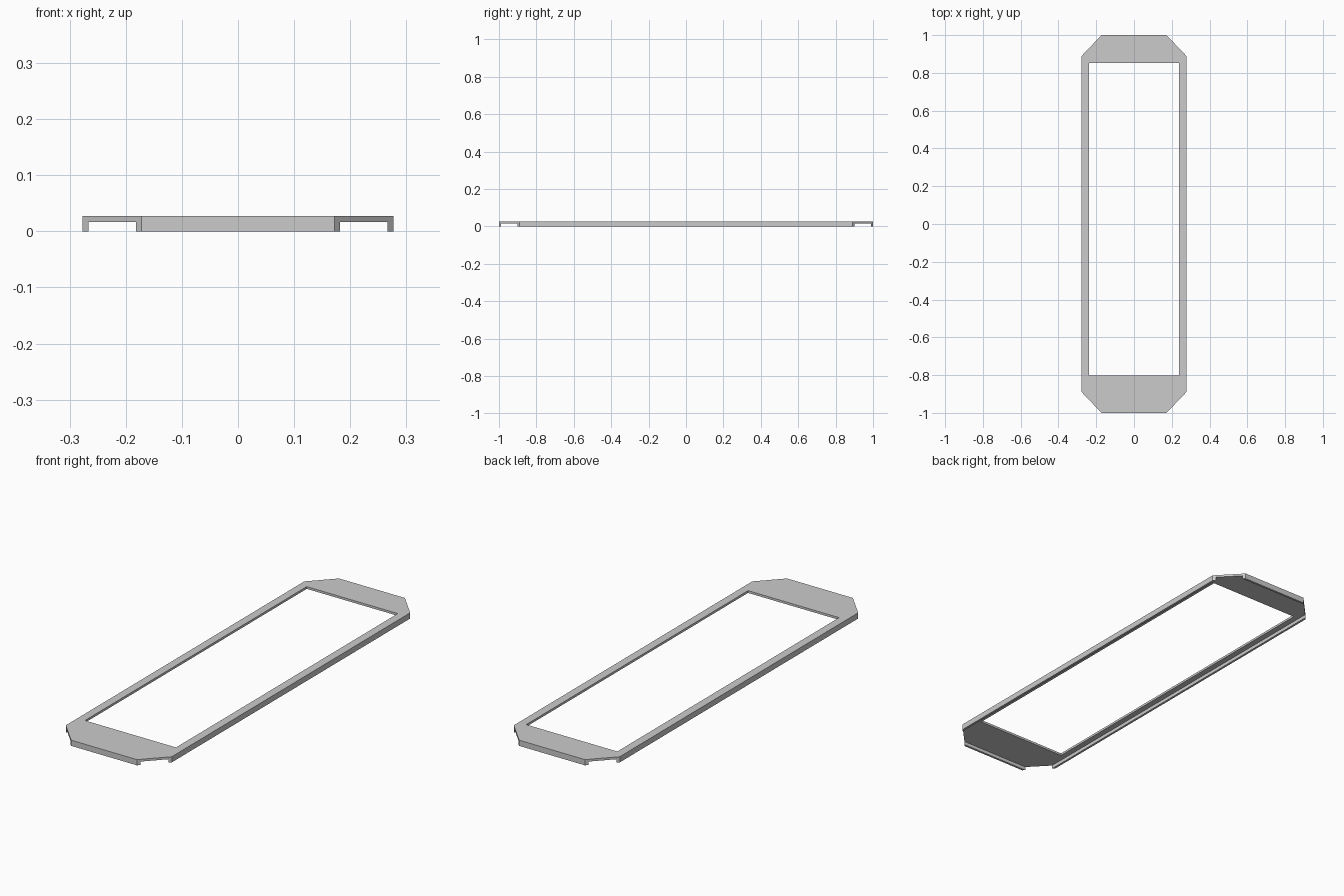
import bpy
import bmesh

if "Cube" in bpy.data.objects:
    bpy.data.objects.remove(bpy.data.objects["Cube"])

HX, HY, TOP = 0.277, 1.0, 0.027   # half width, half length, height
CX, CY = 0.172, 0.89              # where the corner chamfers begin
WALL, UNDER = 0.0105, 0.0163      # lip thickness, underside of the plate

grey = bpy.data.materials.new("grey")
grey.diffuse_color = (0.6, 0.6, 0.6, 1)
grey.use_nodes = True
grey.node_tree.nodes["Principled BSDF"].inputs["Base Color"].default_value = grey.diffuse_color


def prism(name, outline, z0, z1):
    """Extrude a flat outline from z0 up to z1."""
    bm = bmesh.new()
    face = bm.faces.new([bm.verts.new((x, y, z0)) for x, y in outline])
    ext = bmesh.ops.extrude_face_region(bm, geom=[face])
    verts = [g for g in ext["geom"] if isinstance(g, bmesh.types.BMVert)]
    bmesh.ops.translate(bm, verts=verts, vec=(0, 0, z1 - z0))
    bmesh.ops.recalc_face_normals(bm, faces=bm.faces)
    mesh = bpy.data.meshes.new(name)
    bm.to_mesh(mesh)
    bm.free()
    mesh.materials.append(grey)
    obj = bpy.data.objects.new(name, mesh)
    bpy.context.collection.objects.link(obj)
    return obj


def rect(x0, x1, y0, y1):
    return [(x0, y0), (x1, y0), (x1, y1), (x0, y1)]


# Chamfered frame body
frame = prism("frame", [(-CX, -HY), (CX, -HY), (HX, -CY), (HX, CY),
                        (CX, HY), (-CX, HY), (-HX, CY), (-HX, -CY)], 0, TOP)

# Underside recess leaves lips on the straight edges and open corners;
# the window goes right through and sits slightly towards the back
ix, iy = HX - WALL, HY - WALL
cutters = [prism("recess_cutter", rect(-ix, ix, -iy, iy), -0.05, UNDER),
           prism("window_cutter", rect(-0.238, 0.238, -0.803, 0.853), -0.1, 0.1)]

for cutter in cutters:
    mod = frame.modifiers.new(cutter.name, "BOOLEAN")
    mod.operation = "DIFFERENCE"
    mod.solver = "EXACT"
    mod.object = cutter
    cutter.hide_render = True
    cutter.hide_set(True)

# Apply the cuts and drop the helpers
bpy.context.view_layer.objects.active = frame
frame.select_set(True)
for cutter in cutters:
    bpy.ops.object.modifier_apply(modifier=cutter.name)
    bpy.data.objects.remove(cutter)
